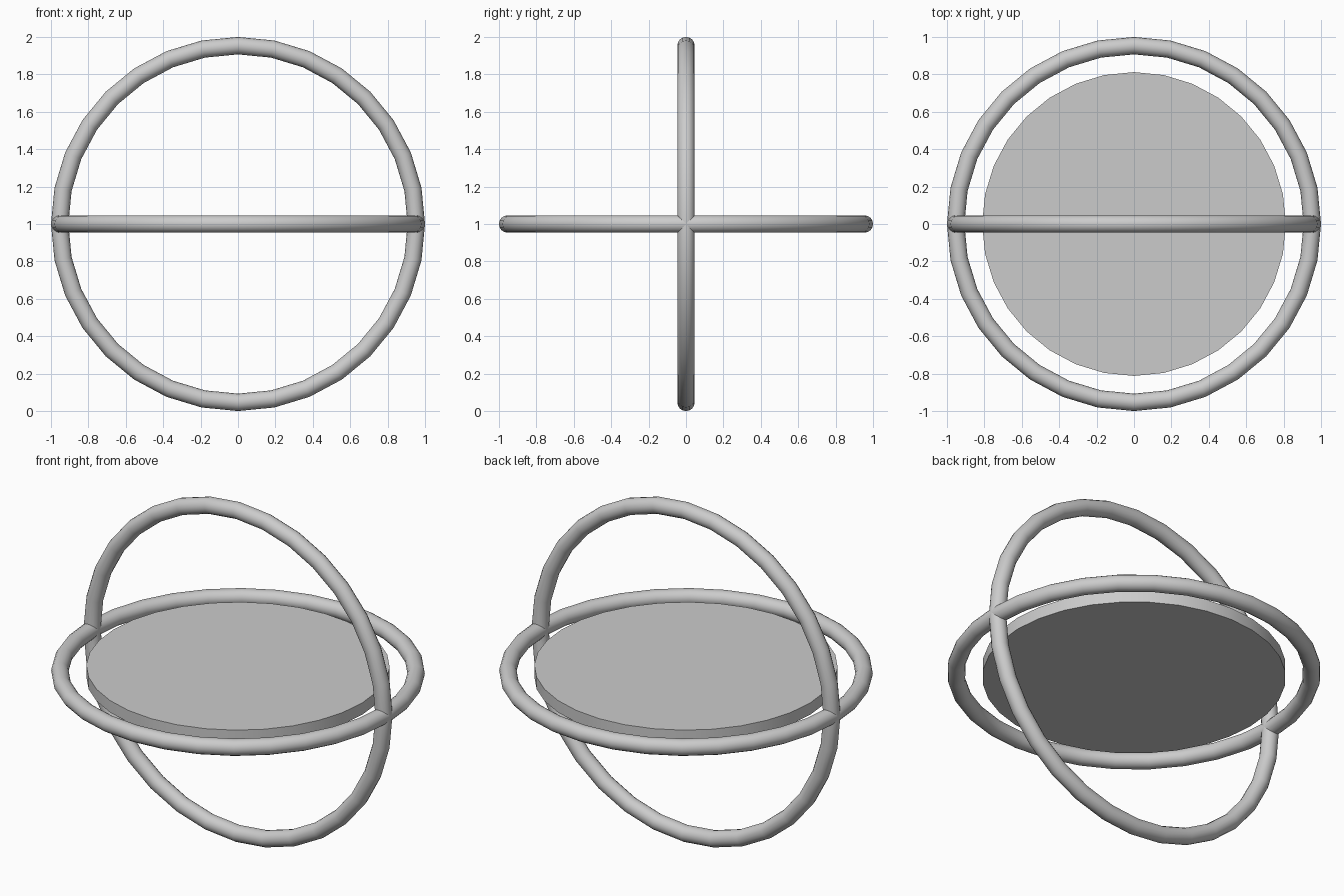
import bpy
import math

if "Cube" in bpy.data.objects:
    bpy.data.objects.remove(bpy.data.objects["Cube"])

R_TUBE = 0.0465


def ring(name, rot):
    bpy.ops.mesh.primitive_torus_add(
        major_segments=32, minor_segments=16,
        major_radius=1.0 - R_TUBE, minor_radius=R_TUBE,
        location=(0, 0, 1), rotation=rot)
    bpy.context.object.name = name
    bpy.ops.object.shade_smooth()


# Two crossed rings
ring("horizontal_ring", (0, 0, 0))
ring("vertical_ring", (math.pi / 2, 0, 0))

# Thin disc floating inside the horizontal ring
bpy.ops.mesh.primitive_cylinder_add(vertices=32, radius=0.812, depth=0.07,
                                    location=(0, 0, 1))
bpy.context.object.name = "disc"
bpy.ops.object.shade_smooth_by_angle(angle=math.radians(30))
